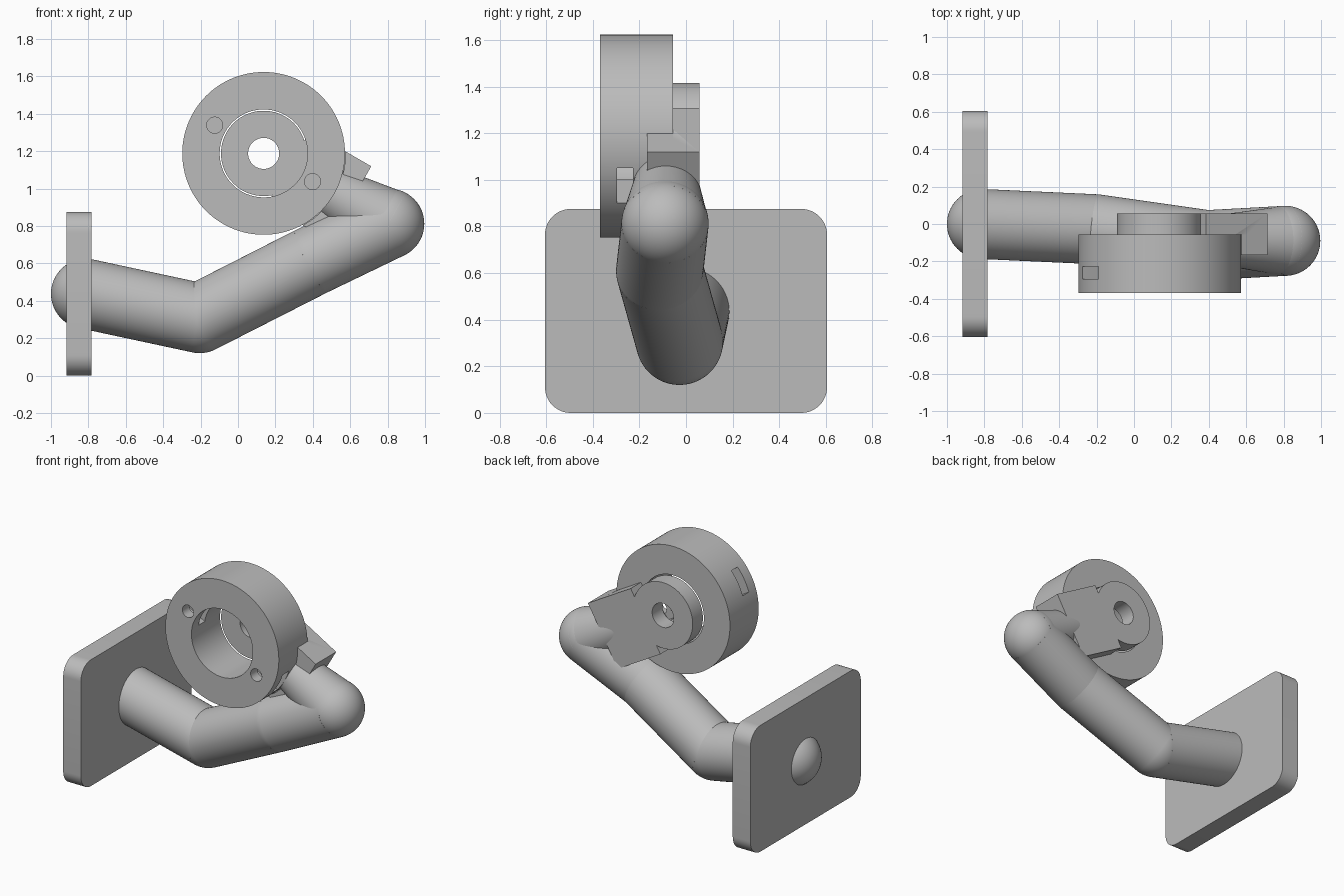
import bpy, bmesh, math
from mathutils import Matrix, Vector

if "Cube" in bpy.data.objects:
    bpy.data.objects.remove(bpy.data.objects["Cube"])

grey = bpy.data.materials.new("plain grey")
grey.diffuse_color = (0.5, 0.5, 0.5, 1)
grey.use_nodes = True
grey.node_tree.nodes["Principled BSDF"].inputs["Base Color"].default_value = grey.diffuse_color

# Clamp frame: local x runs from the ring centre to the arm, local y is depth
FRAME = Matrix.Translation((0.137, 0, 1.188)) @ Matrix.Rotation(math.radians(30), 4, 'Y')


def finish(name, bm, matrix=Matrix()):
    bmesh.ops.recalc_face_normals(bm, faces=bm.faces)
    bm.transform(matrix)
    me = bpy.data.meshes.new(name)
    bm.to_mesh(me)
    bm.free()
    me.materials.append(grey)
    ob = bpy.data.objects.new(name, me)
    bpy.context.collection.objects.link(ob)
    return ob


def tube(name, a, b, r1, r2, n=96, matrix=Matrix()):
    a, b = Vector(a), Vector(b)
    d = b - a
    bm = bmesh.new()
    bmesh.ops.create_cone(bm, cap_ends=True, segments=n, radius1=r1, radius2=r2, depth=d.length)
    m = Matrix.Translation((a + b) / 2) @ d.to_track_quat('Z', 'Y').to_matrix().to_4x4()
    return finish(name, bm, matrix @ m)


def ball(name, c, r):
    bm = bmesh.new()
    bmesh.ops.create_uvsphere(bm, u_segments=64, v_segments=32, radius=r)
    return finish(name, bm, Matrix.Translation(c))


def box(name, lo, hi, matrix=Matrix()):
    lo, hi = Vector(lo), Vector(hi)
    bm = bmesh.new()
    bmesh.ops.create_cube(bm, size=1)
    m = Matrix.Translation((lo + hi) / 2) @ Matrix.Diagonal((*(hi - lo), 1))
    return finish(name, bm, matrix @ m)


def combine(ob, others, op):
    """Apply booleans in order and remove the helper objects."""
    for o in others:
        mod = ob.modifiers.new("cut", 'BOOLEAN')
        mod.operation, mod.solver, mod.object = op, 'EXACT', o
    dg = bpy.context.evaluated_depsgraph_get()
    me = bpy.data.meshes.new_from_object(ob.evaluated_get(dg))
    ob.modifiers.clear()
    ob.data = me
    for o in others:
        bpy.data.objects.remove(o)


# Wall plate with rounded corners
bm = bmesh.new()
verts = []
R = 0.11
for i, (sy, sz) in enumerate(((1, 1), (-1, 1), (-1, -1), (1, -1))):
    for k in range(13):
        t = math.radians(90 * i + 7.5 * k)
        verts.append(bm.verts.new((-0.917, sy * (0.605 - R) + R * math.cos(t),
                                   0.4375 + sz * (0.4375 - R) + R * math.sin(t))))
face = bm.faces.new(verts)
ext = bmesh.ops.extrude_face_region(bm, geom=[face])
bmesh.ops.translate(bm, vec=(0.135, 0, 0),
                    verts=[g for g in ext['geom'] if isinstance(g, bmesh.types.BMVert)])
finish("wall_plate", bm)

# Bent arm: round joints linked by straight tubes
RA = 0.187
joints = [(-0.813, 0, 0.4375), (-0.205, -0.028, 0.307), (0.39, -0.113, 0.61), (0.809, -0.09, 0.812)]
for i, p in enumerate(joints):
    ball(f"arm_joint_{i + 1}", p, RA)
for i in range(3):
    tube(f"arm_tube_{i + 1}", joints[i], joints[i + 1], RA, RA)

# Tapered neck from the last joint to the bracket
end = FRAME @ Vector((0.42, -0.085, 0))
tube("arm_neck", joints[3], end, RA, 0.14)

# Ring housing: bore, two blind screw holes and two radial nut slots
ring = tube("ring_housing", (0, -0.37, 0), (0, -0.056, 0), 0.435, 0.435, 128, FRAME)
cuts = [tube("cut", (0, -0.5, 0), (0, 0.1, 0), 0.235, 0.235, 128, FRAME)]
for s in (1, -1):
    cuts.append(box("cut", (min(s * 0.2, s * 0.5), -0.295, -0.087),
                    (max(s * 0.2, s * 0.5), -0.228, 0.087), FRAME))
    cuts.append(tube("cut", (s * 0.302, -0.4, 0), (s * 0.302, -0.18, 0), 0.043, 0.043, 48, FRAME))
combine(ring, cuts, 'DIFFERENCE')

# Bracket: round lug, flat tongue and thick end block, cleared around the ring
W = 0.228
bracket = tube("bracket", (0, -0.055, 0), (0, 0.057, 0), W, W, 96, FRAME)
tongue = box("tongue", (0.154, -0.055, -W), (0.533, 0.057, W), FRAME)
block = box("block", (0.3, -0.167, -W), (0.533, 0.057, W), FRAME)
combine(block, [tube("cut", (0, -0.5, 0), (0, -0.055, 0), 0.438, 0.438, 128, FRAME)], 'DIFFERENCE')
combine(bracket, [tongue, block], 'UNION')
combine(bracket, [tube("cut", (0, -0.3, 0), (0, 0.3, 0), 0.083, 0.083, 64, FRAME)], 'DIFFERENCE')

# Smooth the curved surfaces, keep hard edges
for ob in bpy.context.scene.objects:
    ob.select_set(True)
bpy.context.view_layer.objects.active = bracket
bpy.ops.object.shade_smooth_by_angle(angle=math.radians(30))
